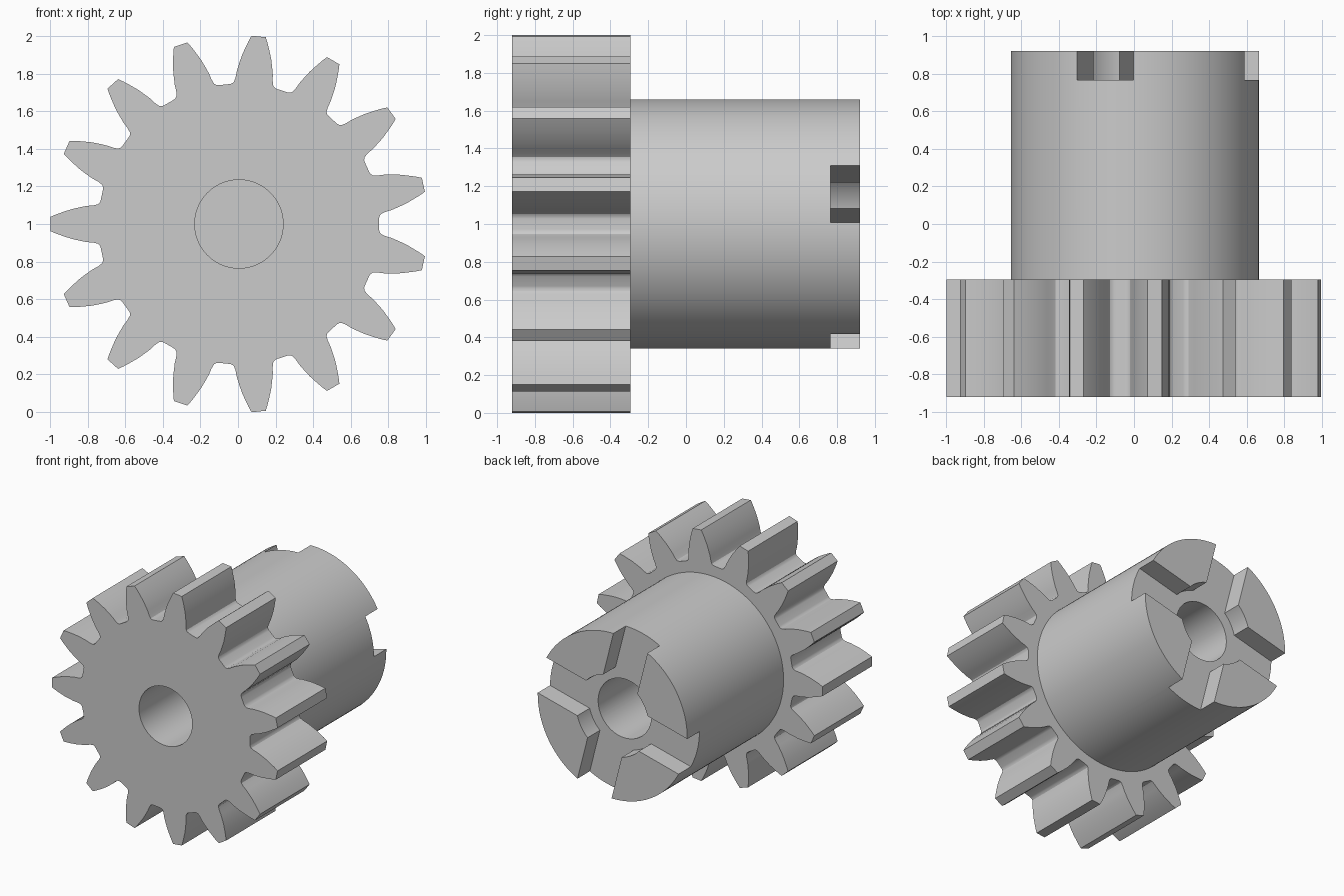
import bpy, bmesh, math
from mathutils import Vector

cube = bpy.data.objects.get("Cube")
if cube:
    bpy.data.objects.remove(cube, do_unlink=True)

CX, CZ = 0.005, 1.0            # shaft axis, running along y
FRONT, SHOULDER, BACK = -0.92, -0.295, 0.92
SLOT_FLOOR = 0.765
BORE_R, HUB_R, RECESS_R = 0.235, 0.66, 0.32
TEETH = 15

steel = bpy.data.materials.new("plain grey")
steel.use_nodes = True
steel.diffuse_color = (0.6, 0.6, 0.6, 1)
steel.node_tree.nodes["Principled BSDF"].inputs["Base Color"].default_value = (0.6, 0.6, 0.6, 1)


def prism(name, outline, y0, y1):
    """Extrude an outline in the xz plane, given around the axis, along y."""
    bm = bmesh.new()
    face = bm.faces.new([bm.verts.new((CX + x, y0, CZ + z)) for x, z in outline])
    extruded = bmesh.ops.extrude_face_region(bm, geom=[face])["geom"]
    moved = [v for v in extruded if isinstance(v, bmesh.types.BMVert)]
    bmesh.ops.translate(bm, verts=moved, vec=(0, y1 - y0, 0))
    bmesh.ops.recalc_face_normals(bm, faces=bm.faces)
    mesh = bpy.data.meshes.new(name)
    bm.to_mesh(mesh)
    bm.free()
    mesh.materials.append(steel)
    obj = bpy.data.objects.new(name, mesh)
    bpy.context.collection.objects.link(obj)
    return obj


def circle(r, n=96):
    return [(r * math.cos(math.tau * i / n), r * math.sin(math.tau * i / n)) for i in range(n)]


def turned(points, angle):
    c, s = math.cos(angle), math.sin(angle)
    return [(c * x - s * z, s * x + c * z) for x, z in points]


def activate(obj):
    bpy.ops.object.select_all(action="DESELECT")
    obj.select_set(True)
    bpy.context.view_layer.objects.active = obj


def cut(obj, cutter):
    mod = obj.modifiers.new("cut", "BOOLEAN")
    mod.operation, mod.solver, mod.object = "DIFFERENCE", "EXACT", cutter
    activate(obj)
    bpy.ops.object.modifier_apply(modifier=mod.name)
    bpy.data.objects.remove(cutter, do_unlink=True)


# Toothed wheel: half a tooth as (radius, half width), mirrored and repeated
flank = [(0.735, 0.128), (0.739, 0.116), (0.75, 0.105), (0.775, 0.099), (0.81, 0.096),
         (0.85, 0.088), (0.89, 0.079), (0.93, 0.066), (0.97, 0.052), (1.003, 0.038)]
tooth = [(r, -w) for r, w in flank] + [(r, w) for r, w in reversed(flank)]
outline = []
for i in range(TEETH):
    outline += turned(tooth, math.pi + math.tau * i / TEETH)
gear = prism("toothed_wheel", outline, FRONT, SHOULDER)
cut(gear, prism("bore_cutter", circle(BORE_R), FRONT - 0.1, SHOULDER + 0.1))

# Hub with a blind bore, a shallow recess and crossed slots at the back
hub = prism("hub", circle(HUB_R, 128), SHOULDER, BACK)
cut(hub, prism("hub_bore_cutter", circle(BORE_R), SHOULDER + 0.045, BACK + 0.1))
cut(hub, prism("recess_cutter", circle(RECESS_R), SLOT_FLOOR, BACK + 0.1))
slot = [(-0.9, -0.155), (0.9, -0.155), (0.9, 0.155), (-0.9, 0.155)]
for quarter in range(2):
    angle = math.radians(14.3 + 90 * quarter)
    cut(hub, prism("slot_cutter", turned(slot, angle), SLOT_FLOOR, BACK + 0.1))

for part in (gear, hub):
    activate(part)
    bpy.ops.object.shade_smooth_by_angle(angle=math.radians(30))
